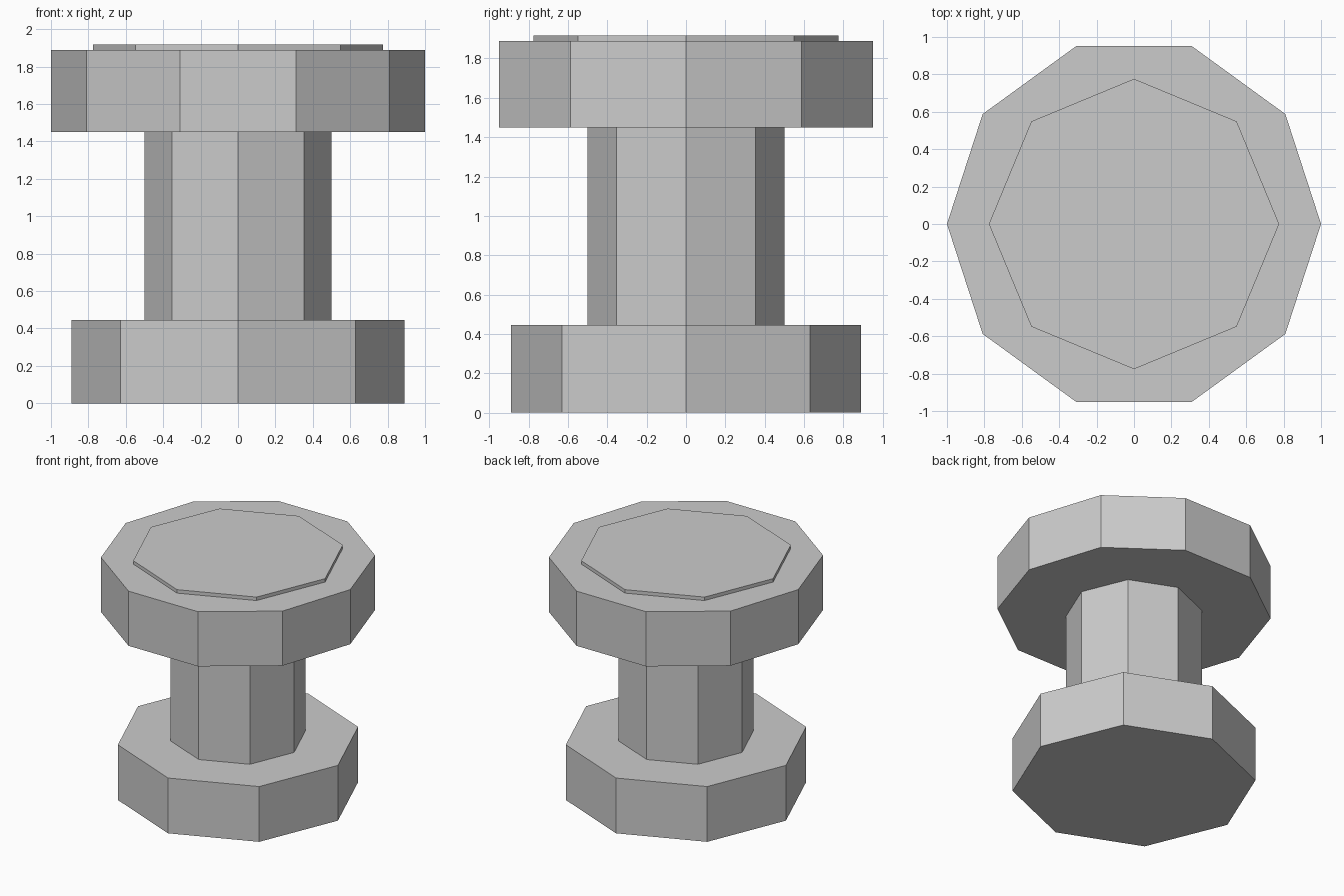
import bpy
from math import radians

cube = bpy.data.objects.get("Cube")
if cube:
    bpy.data.objects.remove(cube, do_unlink=True)

# One plain grey for the whole model
grey = bpy.data.materials.new("light_grey")
grey.use_nodes = True
colour = (0.6, 0.6, 0.6, 1)
grey.diffuse_color = colour
grey.node_tree.nodes["Principled BSDF"].inputs["Base Color"].default_value = colour


def prism(name, sides, radius, bottom, top, turn=0):
    """Flat-sided upright prism between two heights."""
    bpy.ops.mesh.primitive_cylinder_add(
        vertices=sides, radius=radius, depth=top - bottom,
        location=(0, 0, (bottom + top) / 2), rotation=(0, 0, radians(turn)))
    part = bpy.context.object
    part.name = name
    part.data.materials.append(grey)
    return part


# Octagonal foot and column, ten-sided head with corners on the x axis
prism("base", 8, 0.89, 0, 0.445)
prism("column", 8, 0.5, 0.445, 1.45)
prism("head", 10, 1, 1.45, 1.89, turn=90)

# Thin octagonal plate on top
prism("top_plate", 8, 0.776, 1.89, 1.918)
